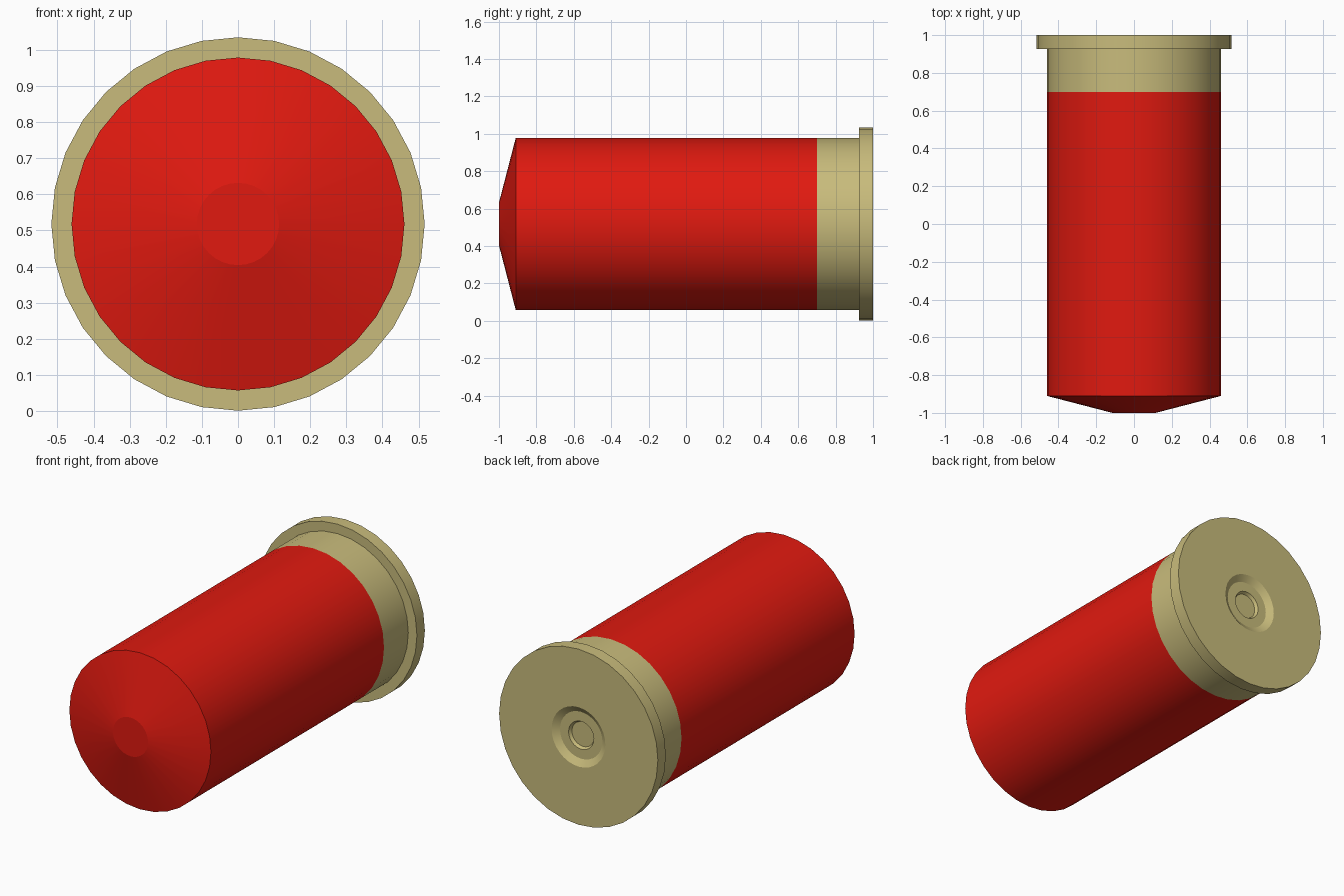
import bpy, bmesh, math

if "Cube" in bpy.data.objects:
    bpy.data.objects.remove(bpy.data.objects["Cube"])

SIDES = 32
CENTRE_Z = 0.518


def material(name, rgb):
    m = bpy.data.materials.new(name)
    m.diffuse_color = (*rgb, 1)
    m.use_nodes = True
    m.node_tree.nodes["Principled BSDF"].inputs["Base Color"].default_value = m.diffuse_color
    return m


def lathe(name, profile, mat):
    """Spin (radius, y) points, ordered front to back, round the y axis; radius 0 caps an end."""
    bm = bmesh.new()
    rings = []
    for r, y in profile:
        if r == 0:
            rings.append(None)
            continue
        rings.append([bm.verts.new((r * math.sin(2 * math.pi * i / SIDES), y,
                                    CENTRE_Z + r * math.cos(2 * math.pi * i / SIDES)))
                      for i in range(SIDES)])
    for a, b in zip(rings, rings[1:]):
        if a is None:
            bm.faces.new(b)
        elif b is None:
            bm.faces.new(a[::-1])
        else:
            for i in range(SIDES):
                j = (i + 1) % SIDES
                bm.faces.new((a[i], a[j], b[j], b[i]))
    # the front end must look outward, along -y or away from the axis
    bm.normal_update()
    f = max(bm.faces, key=lambda f: f.calc_area())
    c = f.calc_center_median()
    out = f.normal.x * c.x + f.normal.y * c.y + f.normal.z * (c.z - CENTRE_Z)
    if out < 0:
        bmesh.ops.reverse_faces(bm, faces=bm.faces[:])
    me = bpy.data.meshes.new(name)
    bm.to_mesh(me)
    bm.free()
    me.materials.append(mat)
    ob = bpy.data.objects.new(name, me)
    bpy.context.collection.objects.link(ob)
    bpy.ops.object.select_all(action='DESELECT')
    ob.select_set(True)
    bpy.context.view_layer.objects.active = ob
    bpy.ops.object.shade_smooth_by_angle(angle=math.radians(30))
    return ob


red = material("red_plastic", (0.75, 0.01, 0.005))
brass = material("brass", (0.58, 0.50, 0.20))

# Tube with shallow conical front
lathe("red_tube", [(0, -1), (0.114, -1), (0.461, -0.91), (0.461, 0.70)], red)

# Metal head: collar, rim, sloped primer pocket and firing dimple
lathe("brass_head", [(0.461, 0.70), (0.461, 0.926), (0.517, 0.926), (0.517, 1.0),
                     (0.175, 1.0), (0.138, 0.975), (0.082, 0.975),
                     (0.072, 0.958), (0, 0.958)], brass)
